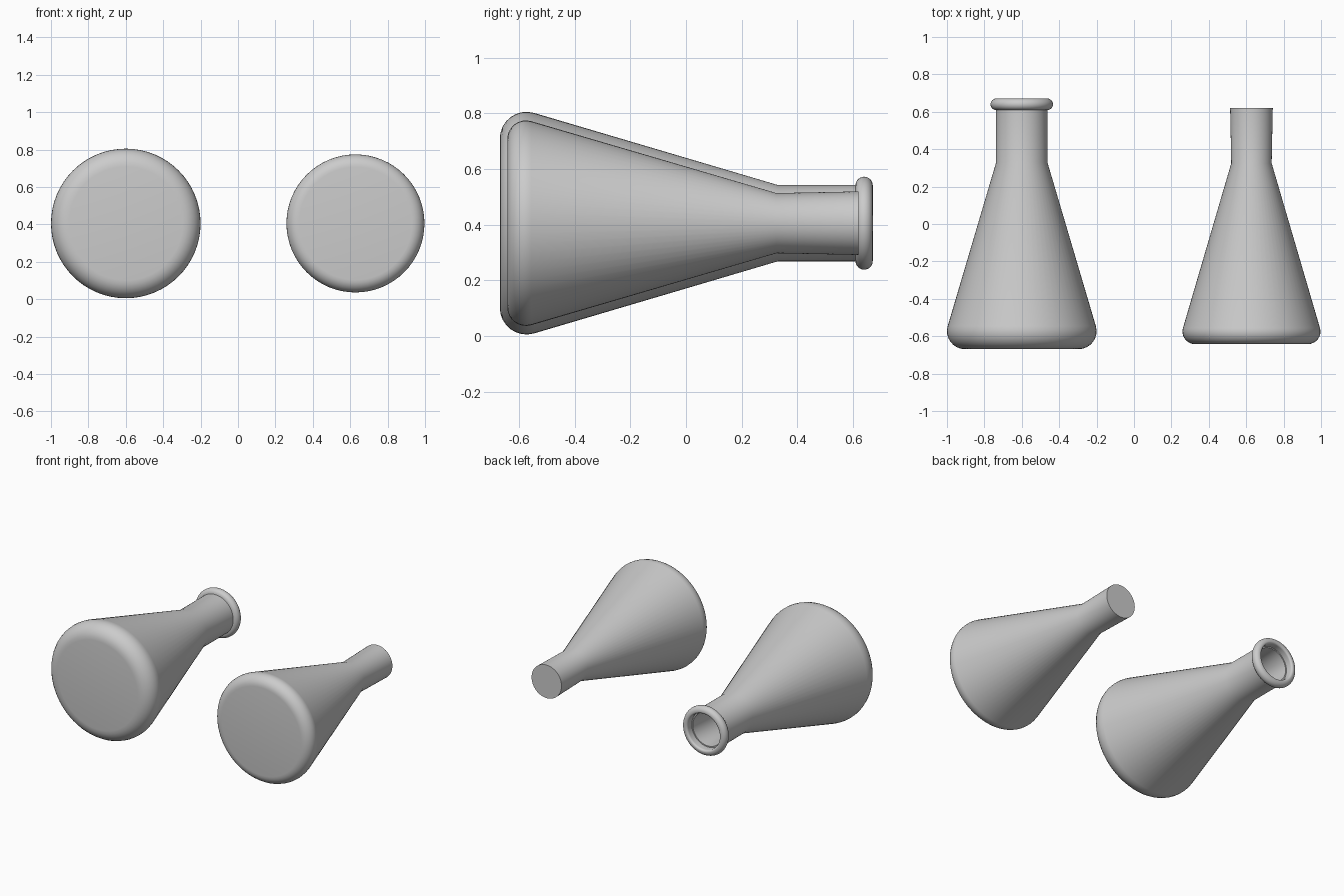
import bpy, bmesh
from math import sin, cos, pi, radians
from mathutils import Matrix, Vector

if "Cube" in bpy.data.objects:
    bpy.data.objects.remove(bpy.data.objects["Cube"])

SIDES = 64


def arc(r, y, rad, a0, a1, n=8):
    """Points (radius, y) along a circular arc, angles in degrees."""
    return [(r + rad * cos(radians(a0 + (a1 - a0) * i / n)),
             y + rad * sin(radians(a0 + (a1 - a0) * i / n))) for i in range(n + 1)]


def lathe(name, profile, x, z):
    """Revolve a closed-on-axis (radius, y) profile around a y-parallel axis."""
    bm = bmesh.new()
    verts = [bm.verts.new((r, y, 0)) for r, y in profile]
    edges = [bm.edges.new(p) for p in zip(verts, verts[1:])]
    bmesh.ops.spin(bm, geom=verts + edges, cent=(0, 0, 0), axis=(0, 1, 0),
                   angle=2 * pi, steps=SIDES, use_duplicate=False)
    bmesh.ops.remove_doubles(bm, verts=bm.verts[:], dist=0.0001)
    bmesh.ops.recalc_face_normals(bm, faces=bm.faces[:])
    mesh = bpy.data.meshes.new(name)
    bm.to_mesh(mesh)
    bm.free()
    obj = bpy.data.objects.new(name, mesh)
    obj.location = (x, 0, z)
    bpy.context.collection.objects.link(obj)
    bpy.ops.object.select_all(action='DESELECT')
    obj.select_set(True)
    bpy.context.view_layer.objects.active = obj
    bpy.ops.object.shade_smooth_by_angle(angle=radians(30))
    return obj


# Cavity profile, from base centre to the neck; shared by glass and contents
cavity = ([(0, -0.642)] + arc(0.302, -0.575, 0.067, -90, 16.5)
          + [(0.108, 0.325), (0.114, 0.62)])

# Glass shell: rounded base, cone, neck and rolled lip, then back down inside
outer = ([(0, -0.669)] + arc(0.304, -0.573, 0.096, -90, 16.5)
         + [(0.137, 0.33), (0.137, 0.609)]
         + arc(0.136, 0.640, 0.031, -88, 90, 12)
         + arc(0.136, 0.657, 0.014, 100, 180, 5) + [(0.122, 0.62)])
lathe("flask_glass", outer + cavity[::-1], -0.6, 0.405)

# Contents: solid filling of the cavity, laid beside the flask
lathe("flask_contents", cavity + [(0, 0.62)], 0.628, 0.405)
